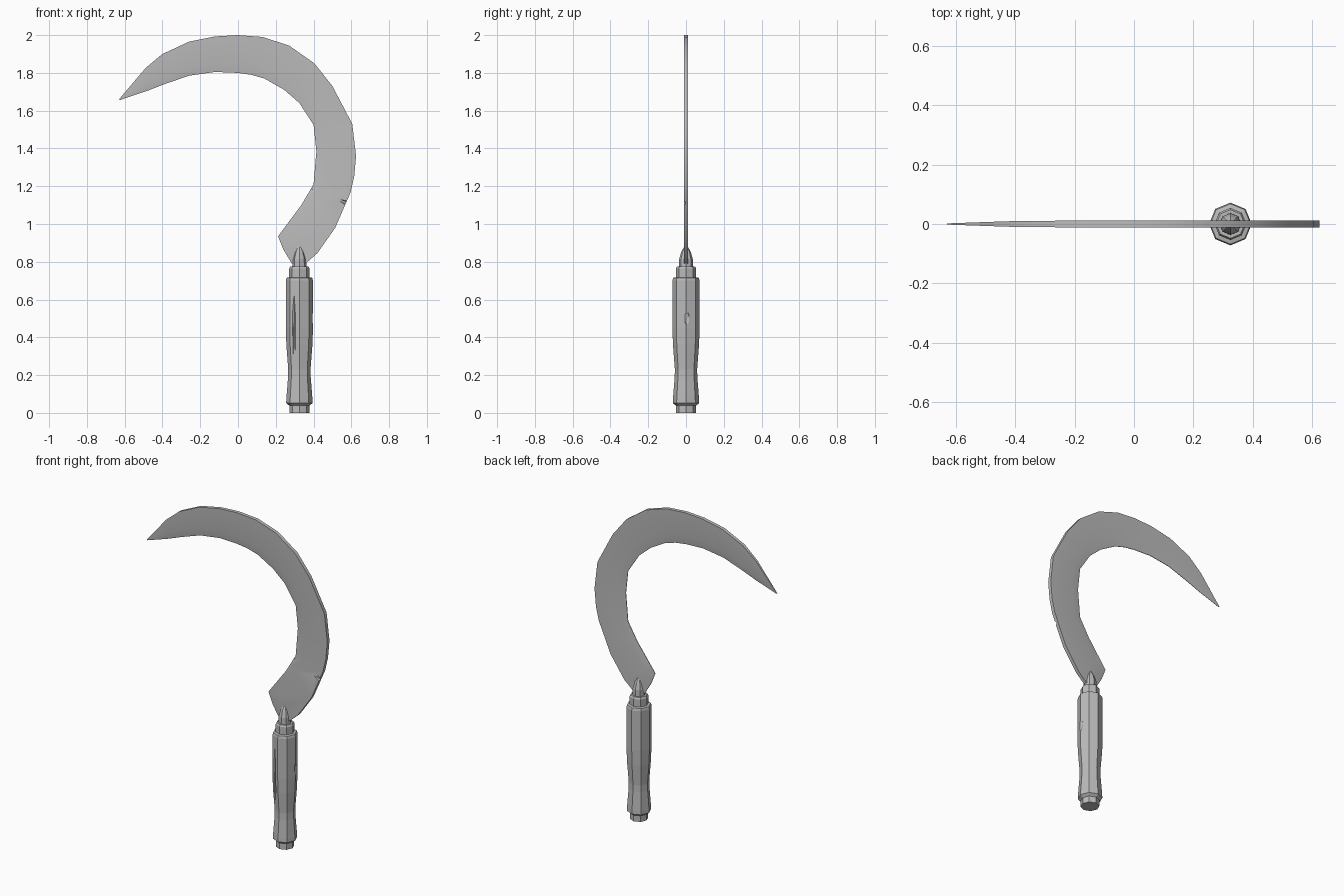
import bpy, bmesh
from math import pi, sin, cos, radians
from mathutils import Matrix, Vector

old = bpy.data.objects.get("Cube")
if old:
    bpy.data.objects.remove(old, do_unlink=True)

grey = bpy.data.materials.new("plain grey")
grey.use_nodes = True
grey.diffuse_color = (0.5, 0.5, 0.5, 1)
grey.node_tree.nodes["Principled BSDF"].inputs["Base Color"].default_value = (0.5, 0.5, 0.5, 1)

HANDLE_X = 0.325


def finish(name, bm):
    bmesh.ops.remove_doubles(bm, verts=bm.verts, dist=1e-5)
    bmesh.ops.recalc_face_normals(bm, faces=bm.faces)
    mesh = bpy.data.meshes.new(name)
    bm.to_mesh(mesh)
    bm.free()
    obj = bpy.data.objects.new(name, mesh)
    bpy.context.collection.objects.link(obj)
    mesh.materials.append(grey)
    return obj


def loft(name, rings):
    """Skin closed rings of points and cap both ends."""
    bm = bmesh.new()
    loops = [[bm.verts.new(p) for p in ring] for ring in rings]
    for a, b in zip(loops, loops[1:]):
        for i in range(len(a)):
            j = (i + 1) % len(a)
            bm.faces.new((a[i], a[j], b[j], b[i]))
    bm.faces.new(loops[0])
    bm.faces.new(loops[-1])
    return finish(name, bm)


def lathe(name, profile, sides=8):
    return loft(name, [[(HANDLE_X + r * cos(2 * pi * i / sides), r * sin(2 * pi * i / sides), z)
                        for i in range(sides)] for r, z in profile])


def carve(target, name, centre, size, turn=(0, 0, 0)):
    """Cut a chip out of a part with a stretched octahedron."""
    bm = bmesh.new()
    bmesh.ops.create_icosphere(bm, subdivisions=1, radius=1)
    m = Matrix.Translation(centre)
    for angle, axis in zip(turn, "XYZ"):
        m = m @ Matrix.Rotation(radians(angle), 4, axis)
    bm.transform(m @ Matrix.Diagonal((*size, 1)))
    cutter = finish(name, bm)
    cutter.hide_render = True
    mod = target.modifiers.new(name, "BOOLEAN")
    mod.operation, mod.solver, mod.object = "DIFFERENCE", "EXACT", cutter
    bpy.context.view_layer.objects.active = target
    bpy.ops.object.modifier_apply(modifier=name)
    bpy.data.objects.remove(cutter, do_unlink=True)


# Blade: spine point, cutting edge point, half thickness
stations = [
    ((.357, .79), (.285, .79), .011), ((.42, .845), (.24, .865), .011),
    ((.515, .98), (.212, .935), .011), ((.595, 1.165), (.335, 1.10), .011),
    ((.615, 1.25), (.40, 1.21), .011), ((.625, 1.36), (.415, 1.385), .011),
    ((.605, 1.53), (.40, 1.525), .011), ((.50, 1.73), (.325, 1.64), .011),
    ((.405, 1.85), (.245, 1.71), .011), ((.27, 1.945), (.14, 1.77), .011),
    ((.13, 1.99), (.07, 1.79), .011), ((0, 2), (0, 1.80), .011),
    ((-.12, 1.993), (-.12, 1.805), .011), ((-.26, 1.965), (-.26, 1.785), .011),
    ((-.40, 1.90), (-.39, 1.74), .010), ((-.49, 1.825), (-.48, 1.705), .007),
    ((-.63, 1.66), (-.626, 1.656), .002),
]
rings = []
for spine, edge, t in stations:
    s, e = Vector(spine), Vector(edge)
    b = s.lerp(e, .75)
    rings.append([(s.x, t, s.y), (b.x, t * .8, b.y), (e.x, t * .15, e.y),
                  (e.x, -t * .15, e.y), (b.x, -t * .8, b.y), (s.x, -t, s.y)])
blade = loft("blade", rings)

# Chips along the cutting edge, and one nick in the spine
for i, (x, y, z, length, tilt) in enumerate([
        (-.45, -.012, 1.708, .06, -20), (.02, -.012, 1.795, .04, 8),
        (.30, -.012, 1.665, .05, 45), (.39, -.012, 1.20, .06, 108),
        (.28, .012, 1.03, .05, 128)]):
    carve(blade, f"edge_chip_{i}", (x, y, z), (length, .012, .016), (0, tilt, 0))
carve(blade, "spine_nick", (.575, -.012, 1.11), (.05, .012, .012), (0, 25, 0))

# Wooden grip with narrowed waist, end cap and upper collar
grip = lathe("grip", [
    (.053, 0), (.053, .038), (.070, .052), (.069, .075), (.060, .19), (.059, .23),
    (.069, .36), (.072, .45), (.072, .70), (.068, .715), (.054, .718),
    (.054, .765), (.048, .775)])
carve(grip, "long_crack", (.296, -.066, .385), (.010, .018, .31))
carve(grip, "side_gouge", (.402, .005, .50), (.014, .022, .05), (0, 0, 20))

# Tapered socket that holds the blade
lathe("socket", [(.037, .77), (.036, .815), (.026, .85), (.011, .878)])

for obj in bpy.context.collection.objects:
    obj.select_set(obj.name == "blade")
bpy.context.view_layer.objects.active = blade
bpy.ops.object.shade_smooth_by_angle(angle=radians(30))
